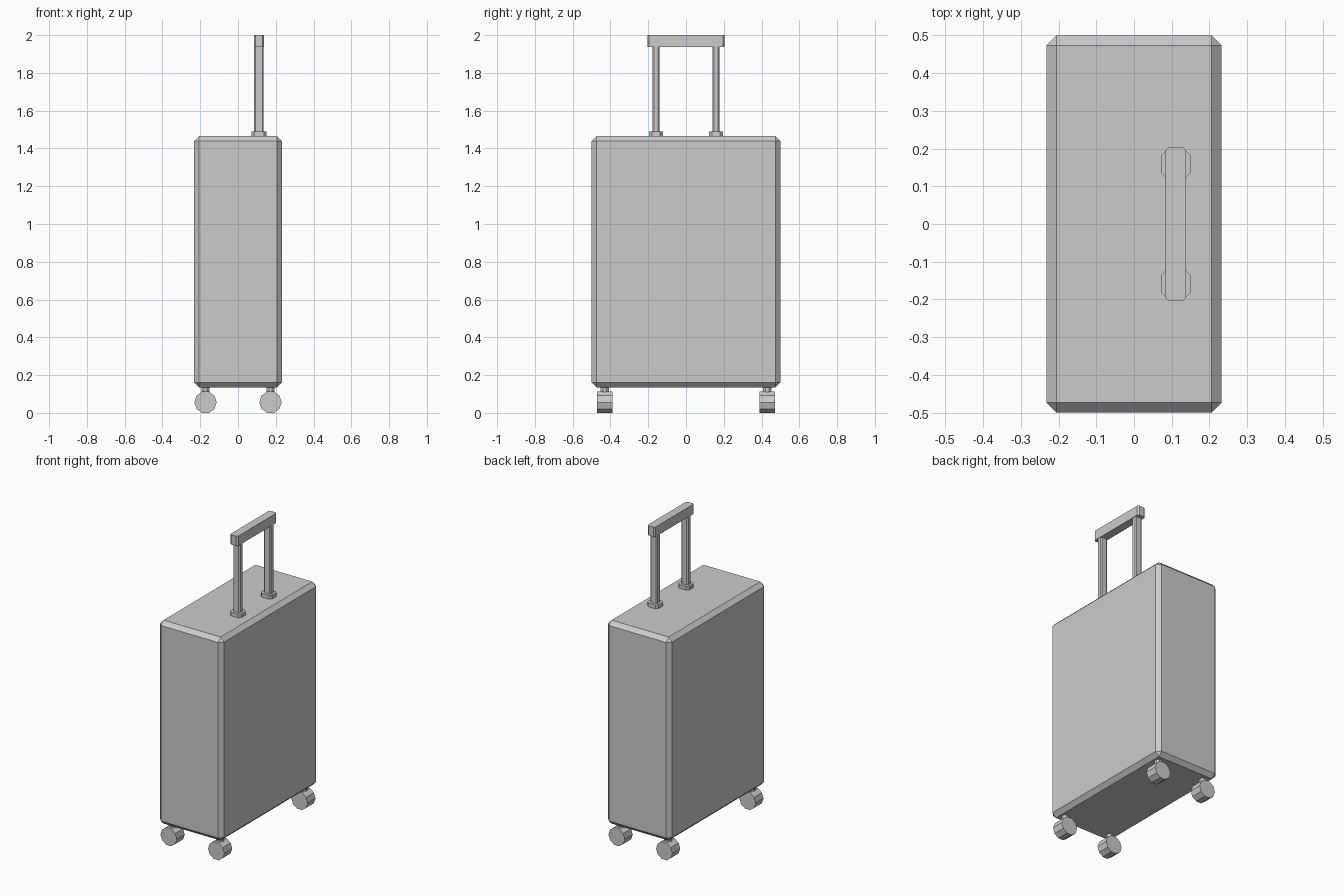
import bpy
import bmesh
import math
from mathutils import Matrix, Vector

old = bpy.data.objects.get("Cube")
if old:
    bpy.data.objects.remove(old, do_unlink=True)

# Single flat material
grey = bpy.data.materials.new("light_grey")
grey.use_nodes = True
colour = (0.6, 0.6, 0.6, 1.0)
grey.diffuse_color = colour
grey.node_tree.nodes["Principled BSDF"].inputs["Base Color"].default_value = colour


def finish(name, bm, location):
    mesh = bpy.data.meshes.new(name)
    bmesh.ops.recalc_face_normals(bm, faces=bm.faces)
    bm.to_mesh(mesh)
    bm.free()
    mesh.materials.append(grey)
    obj = bpy.data.objects.new(name, mesh)
    obj.location = location
    bpy.context.collection.objects.link(obj)
    return obj


def chamfered_box(name, centre, size, chamfer, upright_only=True):
    """Box with chamfered edges, or only its upright edges."""
    bm = bmesh.new()
    bmesh.ops.create_cube(bm, size=1)
    bmesh.ops.scale(bm, vec=Vector(size), verts=bm.verts)
    edges = []
    for e in bm.edges:
        a, b = e.verts
        if not upright_only or abs(a.co.z - b.co.z) > 0.001:
            edges.append(e)
    bmesh.ops.bevel(bm, geom=edges, offset=chamfer, segments=1,
                    profile=0.5, affect='EDGES')
    return finish(name, bm, centre)


def wheel(name, centre, radius, width, sides=10):
    """Faceted wheel turning about y, resting on a flat facet."""
    bm = bmesh.new()
    bmesh.ops.create_cone(bm, cap_ends=True, segments=sides, radius1=radius,
                          radius2=radius, depth=width)
    turn = Matrix.Rotation(math.pi / 2, 3, 'X') @ Matrix.Rotation(math.pi / 2, 3, 'Z')
    bmesh.ops.rotate(bm, matrix=turn, verts=bm.verts)
    # Put a vertex on the horizontal axis so the bottom is flat
    if min(abs(v.co.z) for v in bm.verts) > 0.001:
        bmesh.ops.rotate(bm, matrix=Matrix.Rotation(math.pi / sides, 3, 'Y'),
                         verts=bm.verts)
    return finish(name, bm, centre)


# Case shell
chamfered_box("case_body", (0, 0, 0.8), (0.464, 1.0, 1.33), 0.026, False)

# Telescopic handle
handle_x = 0.111
chamfered_box("handle_grip", (handle_x, 0, 1.968), (0.055, 0.408, 0.064), 0.009)
for side, sign in (("front", -1), ("back", 1)):
    y = sign * 0.159
    chamfered_box(side + "_handle_collar", (handle_x, y, 1.477),
                  (0.08, 0.072, 0.026), 0.014)
    chamfered_box(side + "_handle_post", (handle_x, y, 1.70),
                  (0.05, 0.037, 0.48), 0.007)

# Four wheels on short stems
radius = 0.059
rest = radius * math.cos(math.pi / 10)
for end, sy in (("front", -1), ("back", 1)):
    for side, sx in (("right", -1), ("left", 1)):
        x, y = sx * 0.172, sy * 0.43
        wheel(f"{end}_{side}_wheel", (x, y, rest), radius, 0.081)
        chamfered_box(f"{end}_{side}_wheel_stem", (x, y, 0.115),
                      (0.044, 0.044, 0.05), 0.013)
